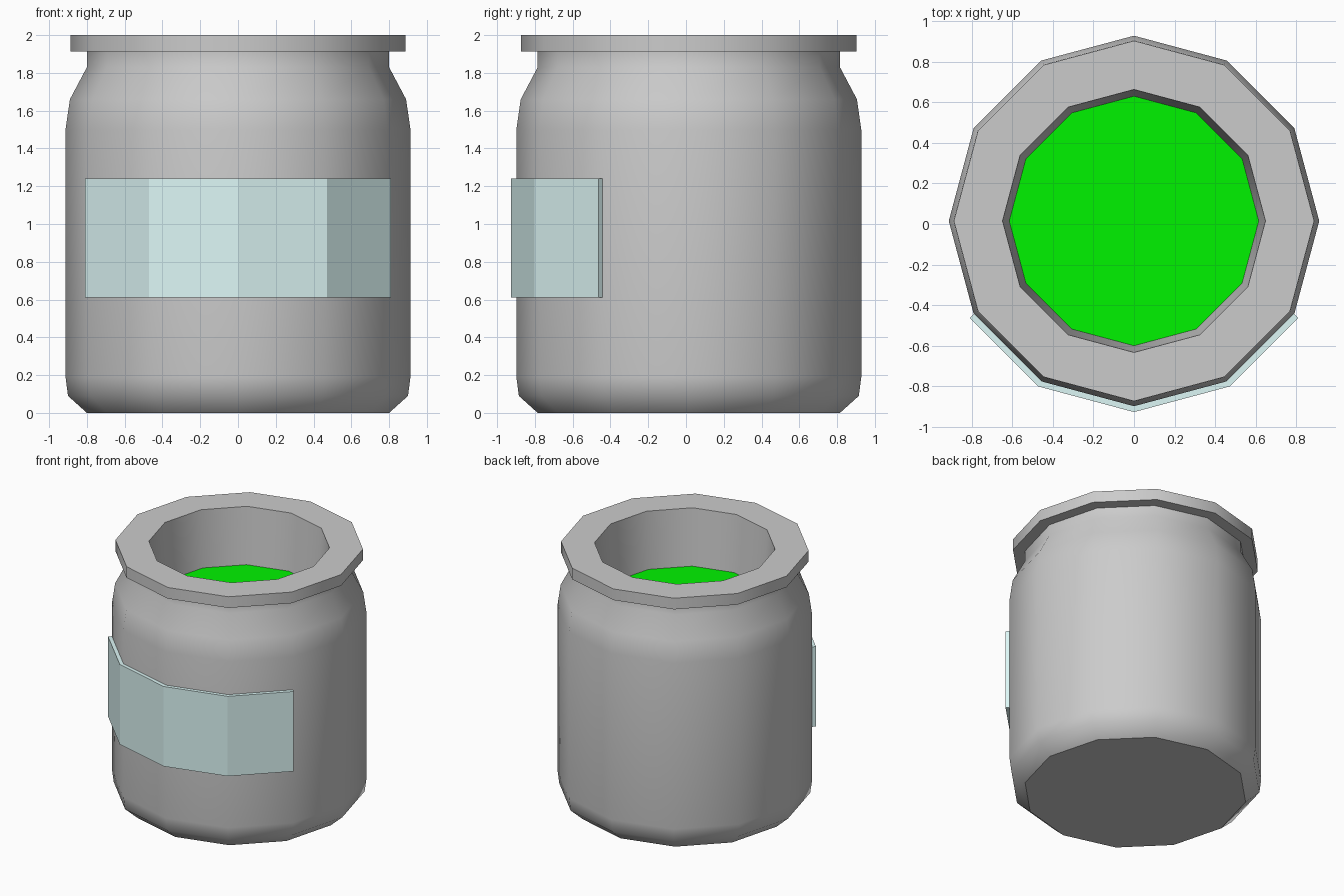
import bpy, bmesh
from math import sin, cos, radians

if "Cube" in bpy.data.objects:
    bpy.data.objects.remove(bpy.data.objects["Cube"])

SIDES = 12
CY = 0.015  # jar axis sits slightly behind the origin


def finish(name, bm, color=None, smooth=None):
    bmesh.ops.remove_doubles(bm, verts=bm.verts, dist=1e-4)
    bmesh.ops.recalc_face_normals(bm, faces=bm.faces)
    me = bpy.data.meshes.new(name)
    bm.to_mesh(me)
    bm.free()
    ob = bpy.data.objects.new(name, me)
    bpy.context.collection.objects.link(ob)
    if color:
        mat = bpy.data.materials.new(name + "_colour")
        mat.diffuse_color = (*color, 1)
        mat.use_nodes = True
        mat.node_tree.nodes["Principled BSDF"].inputs["Base Color"].default_value = mat.diffuse_color
        me.materials.append(mat)
    if smooth:
        bpy.ops.object.select_all(action='DESELECT')
        ob.select_set(True)
        bpy.context.view_layer.objects.active = ob
        bpy.ops.object.shade_smooth_by_angle(angle=radians(smooth))
    return ob


def ring(bm, r, z, angles):
    return [bm.verts.new((r * sin(radians(a)), CY - r * cos(radians(a)), z)) for a in angles]


def skin(bm, rings, closed):
    # quads between consecutive rings
    for a, b in zip(rings, rings[1:]):
        n = len(a)
        for i in range(n if closed else n - 1):
            j = (i + 1) % n
            bm.faces.new((a[i], a[j], b[j], b[i]))


full = [i * 360 / SIDES for i in range(SIDES)]

# jar: base, shoulders, neck, lip and inner wall
bm = bmesh.new()
profile = [(0.80, 0), (0.90, 0.09), (0.913, 0.19), (0.913, 1.50), (0.89, 1.66),
           (0.80, 1.83), (0.80, 1.912), (0.888, 1.912), (0.888, 2.0),
           (0.648, 2.0), (0.615, 1.555)]
rings = [ring(bm, r, z, full) for r, z in profile]
skin(bm, rings, True)
bm.faces.new(rings[0])
finish("jar", bm, smooth=42)

# contents: flat surface inside the jar
bm = bmesh.new()
bm.faces.new(ring(bm, 0.615, 1.555, full))
finish("contents", bm, (0.0, 0.9, 0.0))

# label: thin band around the front four facets
bm = bmesh.new()
arc = [-60, -30, 0, 30, 60]
section = [(0.908, 0.61), (0.942, 0.61), (0.942, 1.24), (0.908, 1.24)]
rings = [ring(bm, r, z, arc) for r, z in section]
# square the outer end corners to the last facet
for k in (1, 2):
    for i, s in ((0, -1), (-1, 1)):
        rings[k][i].co.x = s * 0.81
        rings[k][i].co.y = -0.463
skin(bm, rings + [rings[0]], False)
for i in (0, -1):
    bm.faces.new([r[i] for r in rings])
finish("label", bm, (0.72, 0.93, 0.92))

# face the contents upward
me = bpy.data.objects["contents"].data
if me.polygons[0].normal.z < 0:
    me.flip_normals()
